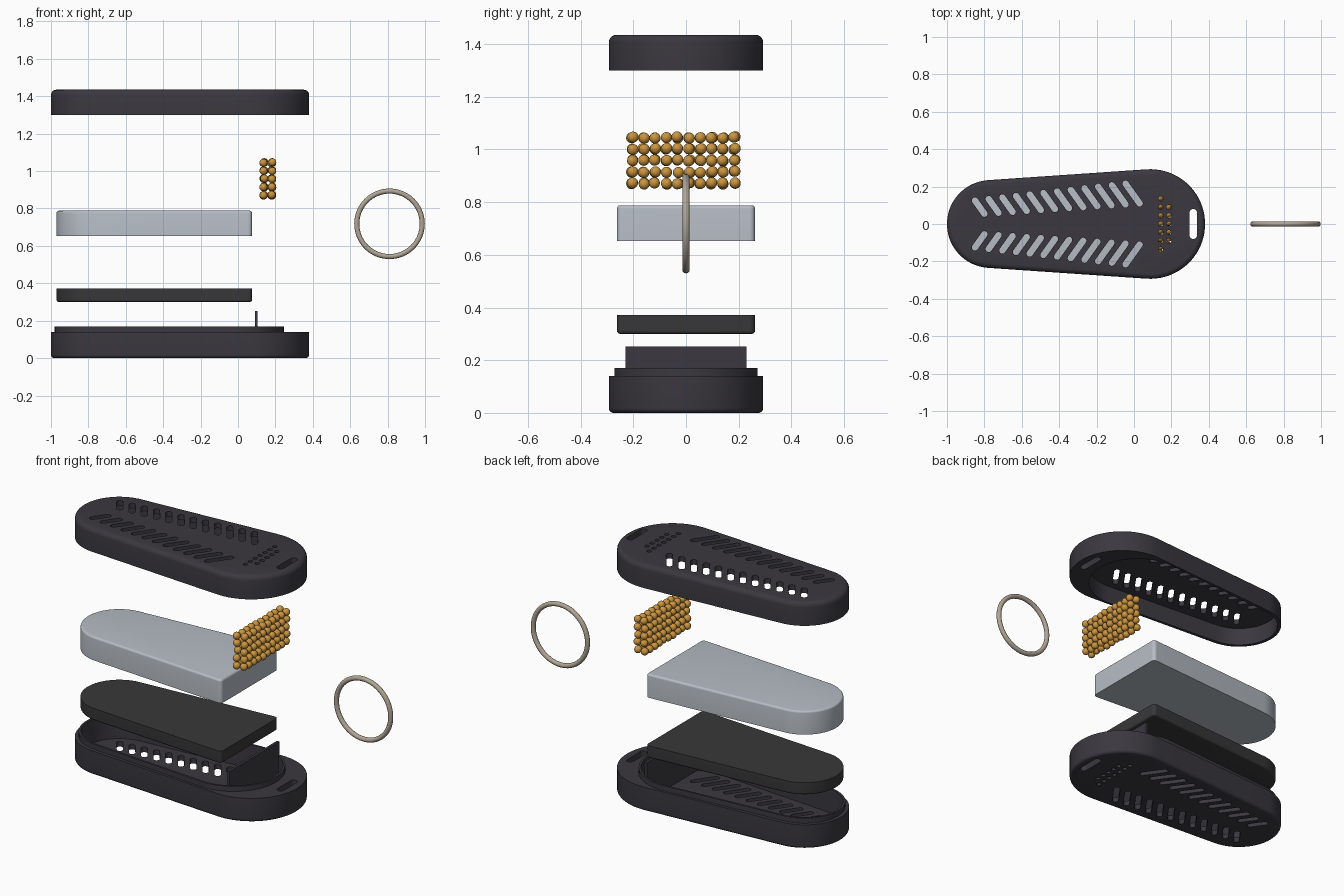
import bpy, bmesh, math, random
from mathutils import Matrix, Vector

if "Cube" in bpy.data.objects:
    bpy.data.objects.remove(bpy.data.objects["Cube"])

random.seed(4)


def material(name, rgb):
    m = bpy.data.materials.new(name)
    m.diffuse_color = (*rgb, 1)
    m.use_nodes = True
    m.node_tree.nodes["Principled BSDF"].inputs["Base Color"].default_value = m.diffuse_color
    return m


SHELL = material("charcoal plastic", (0.043, 0.040, 0.050))
PAD = material("dark foam", (0.040, 0.039, 0.042))
BLOCK = material("pale grey", (0.47, 0.51, 0.56))
GOLD = material("amber", (0.60, 0.30, 0.05))
METAL = material("warm metal", (0.44, 0.38, 0.30))


def outline(c1, r1, c2, r2, h=0.0, inset=0.0, n=40):
    """Hull of a circle at (c1, 0) and two circles at (c2, +-h)."""
    d = math.hypot(c2 - c1, h)
    t = math.atan2(h, c2 - c1) + math.acos((r1 - r2) / d)
    a, b = r1 - inset, r2 - inset
    pts = []
    for i in range(n // 2 + 1):
        u = t * i / (n // 2)
        pts.append((c2 + b * math.cos(u), h + b * math.sin(u)))
    for i in range(n + 1):
        u = t + (2 * math.pi - 2 * t) * i / n
        pts.append((c1 + a * math.cos(u), a * math.sin(u)))
    for i in range(n // 2 + (1 if h else 0)):
        u = -t + t * i / (n // 2)
        pts.append((c2 + b * math.cos(u), -h + b * math.sin(u)))
    return pts


def loft(bm, rings, matrix=Matrix()):
    """Closed solid through stacked (z, points) rings."""
    loops = [[bm.verts.new(matrix @ Vector((x, y, z))) for x, y in pts] for z, pts in rings]
    bm.faces.new(loops[0][::-1])
    bm.faces.new(loops[-1])
    for lo, hi in zip(loops, loops[1:]):
        for i in range(len(lo)):
            j = (i + 1) % len(lo)
            bm.faces.new((lo[i], lo[j], hi[j], hi[i]))


def make(name, bm, mat):
    bmesh.ops.recalc_face_normals(bm, faces=bm.faces)
    me = bpy.data.meshes.new(name)
    bm.to_mesh(me)
    bm.free()
    me.materials.append(mat)
    ob = bpy.data.objects.new(name, me)
    bpy.context.collection.objects.link(ob)
    return ob


def solid(name, dims, z0, z1, mat, round_bottom=0.0, round_top=0.0):
    """Prism of a hull outline with rounded rims."""
    rings = []
    steps = [i * math.pi / 10 for i in range(6)]
    if round_bottom:
        rings += [(z0 + round_bottom * (1 - math.sin(a)), round_bottom * (1 - math.cos(a))) for a in steps[::-1]]
    else:
        rings.append((z0, 0))
    if round_top:
        rings += [(z1 - round_top * (1 - math.sin(a)), round_top * (1 - math.cos(a))) for a in steps]
    else:
        rings.append((z1, 0))
    bm = bmesh.new()
    loft(bm, [(z, outline(*dims, inset=i)) for z, i in rings])
    return make(name, bm, mat)


def activate(ob):
    bpy.ops.object.select_all(action='DESELECT')
    ob.select_set(True)
    bpy.context.view_layer.objects.active = ob


def boolean(ob, other, op):
    mod = ob.modifiers.new(op, 'BOOLEAN')
    mod.operation = op
    mod.solver = 'EXACT'
    mod.object = other
    activate(ob)
    bpy.ops.object.modifier_apply(modifier=mod.name)
    bpy.data.objects.remove(other)


def smooth(ob):
    activate(ob)
    bpy.ops.object.shade_smooth_by_angle(angle=math.radians(32))


def slot(bm, p, q, r, z0, z1):
    """Rounded slot cutter from p to q."""
    d = Vector(q) - Vector(p)
    m = Matrix.Translation((*p, 0)) @ Matrix.Rotation(math.atan2(d.y, d.x), 4, 'Z')
    pts = outline(0, r, d.length, r, n=12)
    loft(bm, [(z0, pts), (z1, pts)], m)


def vents(z0, z1):
    bm = bmesh.new()
    # two mirrored rows of slanted slots
    for i in range(12):
        t = i / 11
        outer = (-0.85 + 0.805 * t, 0.125 + 0.09 * t)
        inner = (-0.80 + 0.83 * t, 0.055 + 0.055 * t)
        for s in (1, -1):
            slot(bm, (outer[0], s * outer[1]), (inner[0], s * inner[1]), 0.017, z0, z1)
    # small round holes and the ring slot
    for x, count in ((0.143, 7), (0.187, 5)):
        for k in range(count):
            y = (k - (count - 1) / 2) * 0.045
            bmesh.ops.create_cone(bm, cap_ends=True, segments=16, radius1=0.013, radius2=0.013,
                                  depth=z1 - z0, matrix=Matrix.Translation((x, y, (z0 + z1) / 2)))
    slot(bm, (0.317, -0.06), (0.317, 0.06), 0.02, z0, z1)
    return make("vent_cutter", bm, SHELL)


SHELL_DIMS = (-0.765, 0.235, 0.087, 0.293)
LIP_DIMS = (-0.765, 0.215, -0.027, 0.272)
CAVITY_DIMS = (-0.765, 0.203, -0.027, 0.260)
INSERT_DIMS = (-0.765, 0.205, 0.055, 0.02, 0.242)

# lower shell with locating lip, cavity and vents
lower = solid("lower_shell", SHELL_DIMS, 0, 0.14, SHELL, round_bottom=0.018)
boolean(lower, solid("lip", LIP_DIMS, 0.1, 0.17, SHELL), 'UNION')
boolean(lower, solid("cavity", CAVITY_DIMS, 0.03, 0.3, SHELL), 'DIFFERENCE')
boolean(lower, vents(-0.1, 0.25), 'DIFFERENCE')
smooth(lower)

# upright divider inside the lower shell
bm = bmesh.new()
bmesh.ops.create_cube(bm, size=1, matrix=Matrix.Translation((0.098, 0, 0.14)) @ Matrix.Diagonal((0.015, 0.46, 0.225, 1)))
make("divider", bm, SHELL)

# upper shell
upper = solid("upper_shell", SHELL_DIMS, 1.30, 1.435, SHELL, round_top=0.028)
boolean(upper, solid("cavity", LIP_DIMS, 1.2, 1.405, SHELL), 'DIFFERENCE')
boolean(upper, vents(1.25, 1.5), 'DIFFERENCE')
smooth(upper)

# inserts between the shells
smooth(solid("foam_pad", INSERT_DIMS, 0.30, 0.372, PAD, round_bottom=0.012))
smooth(solid("filter_block", INSERT_DIMS, 0.652, 0.788, BLOCK, round_top=0.012))

# sheet of beads
bm = bmesh.new()
for ix in range(2):
    for iy in range(10):
        for iz in range(5):
            j = [random.uniform(-0.003, 0.003) for _ in range(3)]
            p = (0.138 + 0.043 * ix + j[0], -0.204 + 0.0431 * iy + j[1], 0.871 + 0.0437 * iz + j[2])
            bmesh.ops.create_uvsphere(bm, u_segments=16, v_segments=10, radius=0.021,
                                      matrix=Matrix.Translation(p))
smooth(make("beads", bm, GOLD))

# carrying ring
bpy.ops.mesh.primitive_torus_add(location=(0.81, 0, 0.718), rotation=(math.pi / 2, 0, 0),
                                 major_radius=0.175, minor_radius=0.0135,
                                 major_segments=64, minor_segments=16)
ring = bpy.context.object
ring.name = "carry_ring"
ring.data.materials.append(METAL)
smooth(ring)
